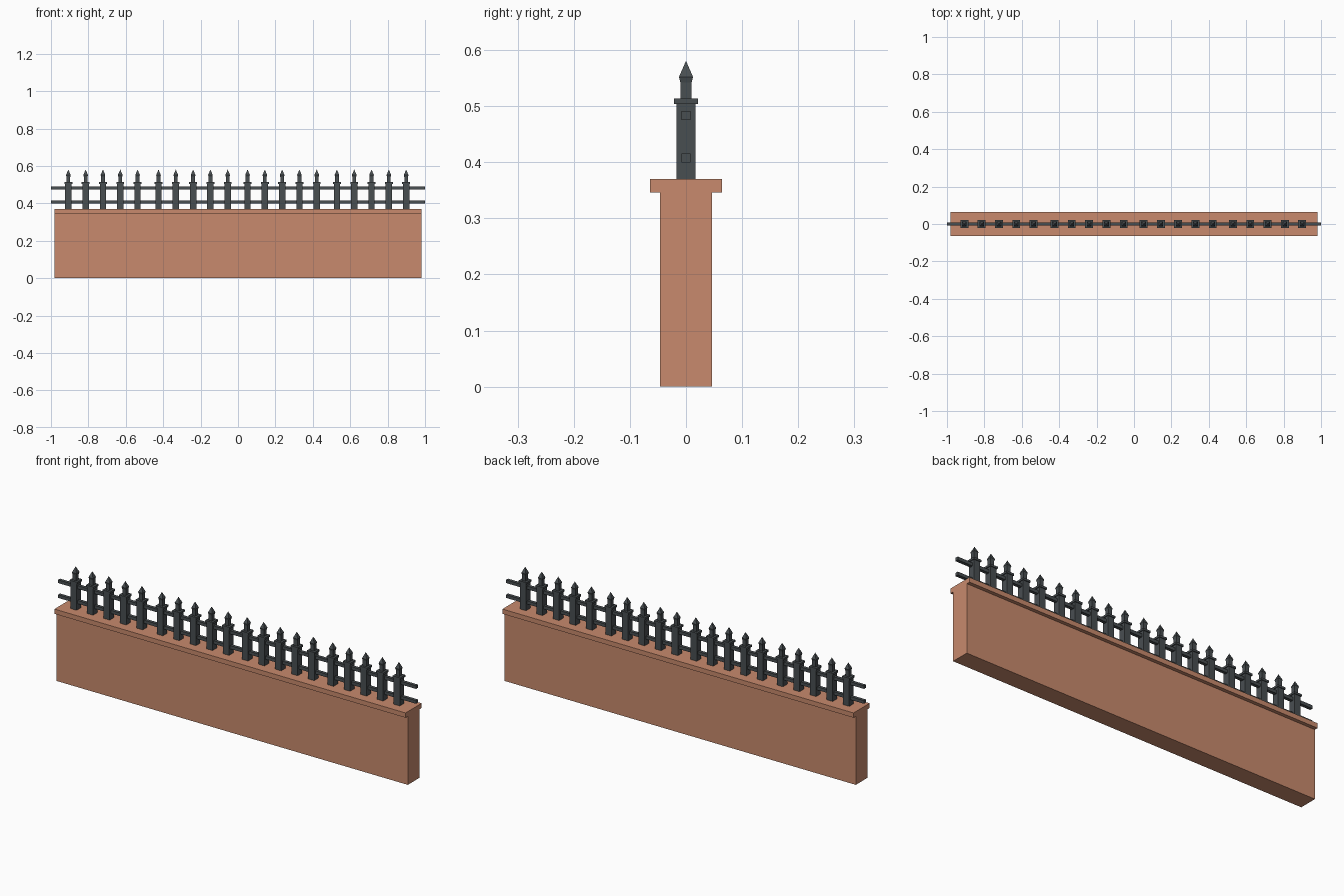
import bpy, bmesh

if "Cube" in bpy.data.objects:
    bpy.data.objects.remove(bpy.data.objects["Cube"])


def material(name, rgb):
    m = bpy.data.materials.new(name)
    m.diffuse_color = (*rgb, 1)
    m.use_nodes = True
    m.node_tree.nodes["Principled BSDF"].inputs["Base Color"].default_value = m.diffuse_color
    return m


brick = material("terracotta", (0.58, 0.255, 0.153))
iron = material("dark_iron", (0.066, 0.077, 0.083))


def make_object(name, bm, mat):
    bmesh.ops.recalc_face_normals(bm, faces=bm.faces)
    me = bpy.data.meshes.new(name)
    bm.to_mesh(me)
    bm.free()
    me.materials.append(mat)
    ob = bpy.data.objects.new(name, me)
    bpy.context.collection.objects.link(ob)
    return ob


def extrude_x(name, profile, half, mat):
    """Extrude a (y, z) profile along x from -half to half."""
    bm = bmesh.new()
    face = bm.faces.new([bm.verts.new((-half, y, z)) for y, z in profile])
    out = bmesh.ops.extrude_face_region(bm, geom=[face])["geom"]
    bmesh.ops.translate(bm, vec=(2 * half, 0, 0),
                        verts=[v for v in out if isinstance(v, bmesh.types.BMVert)])
    return make_object(name, bm, mat)


# wall with overhanging coping
side = [(0.046, 0), (0.046, 0.346), (0.064, 0.346), (0.064, 0.37)]
extrude_x("wall", side + [(-y, z) for y, z in reversed(side)], 0.981, brick)

# horizontal rails
r = 0.008
for name, z in (("lower_rail", 0.408), ("upper_rail", 0.483)):
    extrude_x(name, [(-r, z - r), (r, z - r), (r, z + r), (-r, z + r)], 1.0, iron)

# square picket: (half width, height) rings up to a pointed tip
rings = [(0.017, 0.369), (0.017, 0.504), (0.021, 0.504), (0.021, 0.514),
         (0.010, 0.514), (0.010, 0.542), (0.0125, 0.552)]
bm = bmesh.new()
loops = [[bm.verts.new((sx * h, sy * h, z))
          for sx, sy in ((-1, -1), (1, -1), (1, 1), (-1, 1))] for h, z in rings]
bm.faces.new(loops[0])
for a, b in zip(loops, loops[1:]):
    for i in range(4):
        j = (i + 1) % 4
        bm.faces.new((a[i], a[j], b[j], b[i]))
tip = bm.verts.new((0, 0, 0.581))
for i in range(4):
    bm.faces.new((loops[-1][i], loops[-1][(i + 1) % 4], tip))
picket = make_object("picket", bm, iron)

# four groups of five pickets
xs = [c + k * 0.0925 for c in (-0.722, -0.24, 0.236, 0.714) for k in range(-2, 3)]
picket.location.x = xs[0]
for x in xs[1:]:
    ob = picket.copy()
    ob.location.x = x
    bpy.context.collection.objects.link(ob)
